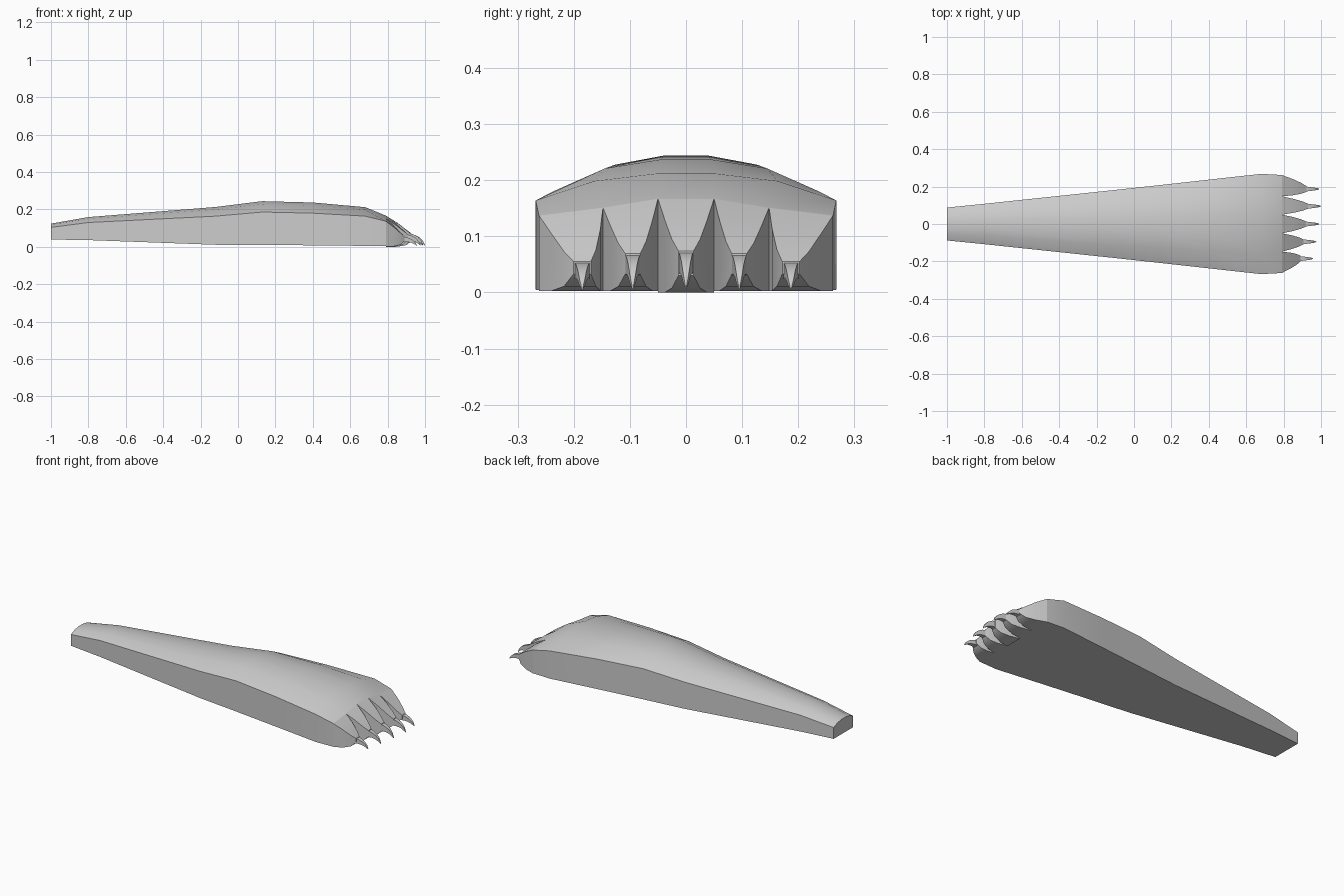
import bpy, bmesh, math

if "Cube" in bpy.data.objects:
    bpy.data.objects.remove(bpy.data.objects["Cube"])

grey = bpy.data.materials.new("light grey")
grey.diffuse_color = (0.6, 0.6, 0.6, 1)
grey.use_nodes = True
grey.node_tree.nodes["Principled BSDF"].inputs["Base Color"].default_value = grey.diffuse_color


def loft(name, rings, angle):
    """Skin a row of equal-sized closed rings and cap both ends."""
    bm = bmesh.new()
    rows = [[bm.verts.new(p) for p in ring] for ring in rings]
    n = len(rows[0])
    for a, b in zip(rows, rows[1:]):
        for i in range(n):
            j = (i + 1) % n
            bm.faces.new((a[i], a[j], b[j], b[i]))
    bm.faces.new(rows[0])
    bm.faces.new(rows[-1][::-1])
    bmesh.ops.recalc_face_normals(bm, faces=bm.faces)
    mesh = bpy.data.meshes.new(name)
    bm.to_mesh(mesh)
    bm.free()
    mesh.materials.append(grey)
    obj = bpy.data.objects.new(name, mesh)
    bpy.context.collection.objects.link(obj)
    bpy.ops.object.select_all(action='DESELECT')
    bpy.context.view_layer.objects.active = obj
    obj.select_set(True)
    bpy.ops.object.shade_smooth_by_angle(angle=math.radians(angle))
    return obj


def body_ring(x, bottom, half):
    """Flat base, upright sides and a domed top; half lists (y, z) outwards in."""
    right = [(x, y, z) for y, z in half]
    left = [(x, -y, z) for y, z in reversed(half)]
    w = half[0][0]
    return [(x, -w, bottom), (x, w, bottom)] + right + left


# Leg and foot: x, half width, base, shoulder height, top height
stations = [
    (-1.00, 0.088, 0.040, 0.105, 0.125),
    (-0.80, 0.108, 0.037, 0.131, 0.160),
    (-0.12, 0.180, 0.012, 0.165, 0.214),
    (0.13, 0.207, 0.011, 0.187, 0.245),
    (0.40, 0.237, 0.009, 0.181, 0.238),
    (0.68, 0.268, 0.006, 0.165, 0.213),
]
rings = []
for x, w, b, s, t in stations:
    rings.append(body_ring(x, b, [(w, s), (w * 0.61, s + (t - s) * 0.72),
                                  (w * 0.19, t)]))
# Front edge where the toes split apart
rings.append(body_ring(0.79, 0.005, [(0.262, 0.138), (0.148, 0.152), (0.05, 0.168)]))
loft("leg_and_foot", rings, 30)

# Toes and claws
edges = [-0.262, -0.148, -0.05, 0.05, 0.148, 0.262]
edge_z = [0.138, 0.152, 0.168, 0.168, 0.152, 0.138]
tip_y = [-0.185, -0.095, 0.0, 0.095, 0.187]
tip_x = [0.89, 0.905, 0.92, 0.93, 0.922]
tip_z = [0.056, 0.070, 0.075, 0.070, 0.056]
claw_x = [0.957, 0.975, 0.99, 1.0, 0.99]


def box_ring(x, y, half, bottom, z_left, z_right):
    return [(x, y - half, bottom), (x, y + half, bottom),
            (x, y + half, z_right), (x, y - half, z_left)]


for i in range(5):
    mid = (edges[i] + edges[i + 1]) / 2
    half = (edges[i + 1] - edges[i]) / 2
    base = 0.001 if i == 2 else 0.004
    # along, width, drop of the top, rise of the underside
    toe = []
    for t, w, drop, rise in [(0, 1, 0, 0), (0.45, 0.76, 0.40, 0),
                             (0.8, 0.50, 0.78, 0.008), (1, 0.27, 1, 0.03)]:
        top = [z + (tip_z[i] - z) * drop for z in edge_z[i:i + 2]]
        toe.append(box_ring(0.79 + (tip_x[i] - 0.79) * t, mid + (tip_y[i] - mid) * t,
                            half * w, base + rise, *top))
    loft(f"toe_{i + 1}", toe, 40)

    # Curved claw hooking down to a point
    claw = []
    start, length = tip_x[i] - 0.012, claw_x[i] - tip_x[i] + 0.012
    k = tip_z[i] / 0.075
    for u, w, low, high in [(0, 0.014, 0.034, 0.074), (0.35, 0.011, 0.036, 0.068),
                            (0.65, 0.008, 0.030, 0.055), (0.87, 0.005, 0.018, 0.035),
                            (1, 0.001, 0.008, 0.012)]:
        claw.append(box_ring(start + length * u, tip_y[i], w, low * k, high * k, high * k))
    loft(f"claw_{i + 1}", claw, 40)

# The middle toe pad rests on the ground
low = min(v.co.z for o in bpy.data.objects for v in o.data.vertices)
for o in bpy.data.objects:
    o.location.z -= low
